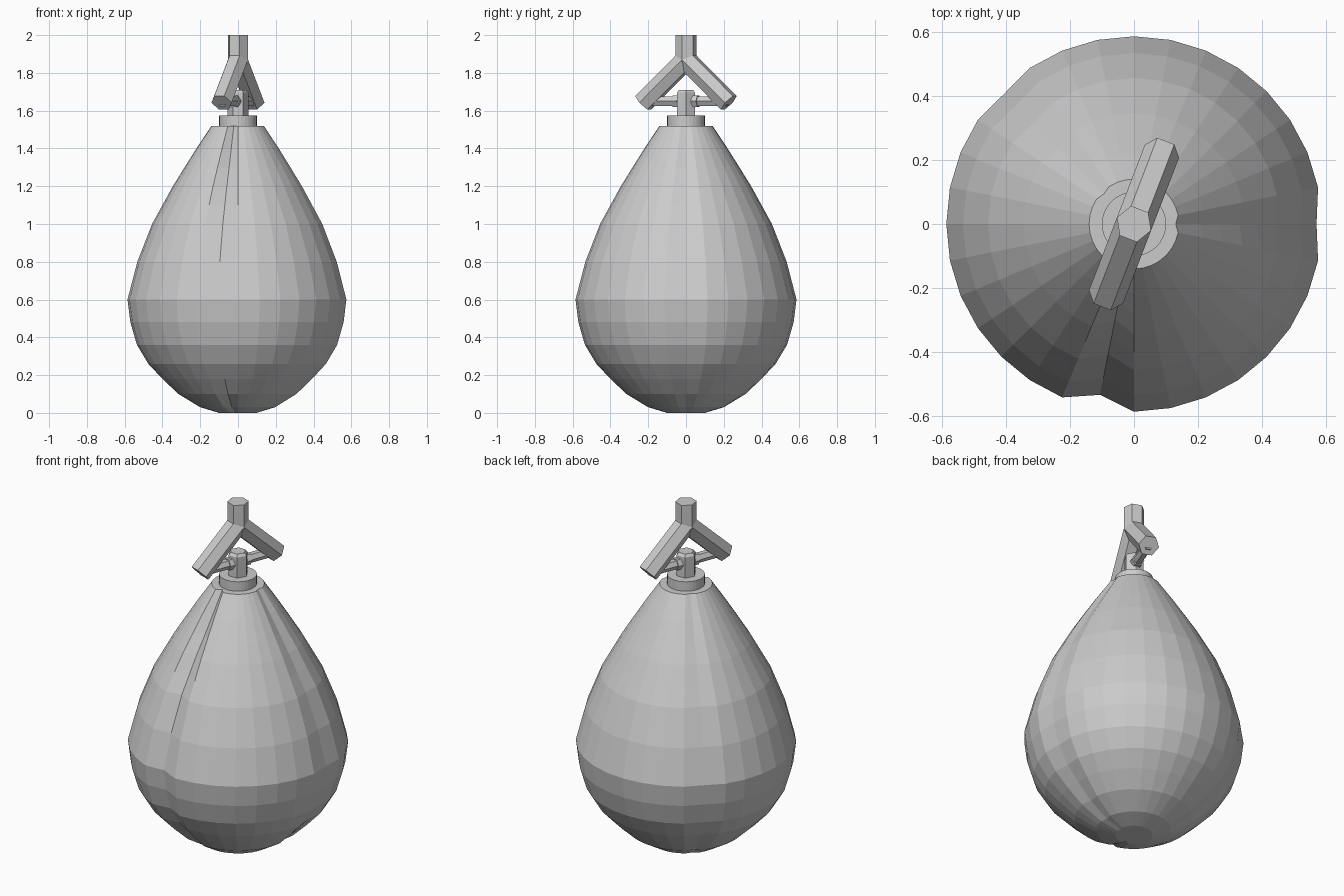
import bpy, bmesh
from math import pi, sin, cos, radians
from mathutils import Vector

cube = bpy.data.objects.get("Cube")
if cube:
    bpy.data.objects.remove(cube)

grey = bpy.data.materials.new("plain_grey")
grey.use_nodes = True
GREY = (0.6, 0.6, 0.6, 1)
grey.diffuse_color = GREY
grey.node_tree.nodes["Principled BSDF"].inputs["Base Color"].default_value = GREY


def finish(name, bm):
    bmesh.ops.recalc_face_normals(bm, faces=bm.faces)
    mesh = bpy.data.meshes.new(name)
    bm.to_mesh(mesh)
    bm.free()
    mesh.materials.append(grey)
    obj = bpy.data.objects.new(name, mesh)
    bpy.context.scene.collection.objects.link(obj)
    return obj


def bridge(bm, rings):
    n = len(rings[0])
    for a, b in zip(rings, rings[1:]):
        for i in range(n):
            j = (i + 1) % n
            bm.faces.new((a[i], a[j], b[j], b[i]))
    bm.faces.new(rings[0])
    bm.faces.new(rings[-1])


def lathe(name, profile, sides, inset=lambda i, r: 0):
    """Capped turned shape; inset pulls chosen columns inward."""
    bm = bmesh.new()
    rings = []
    for r, z in profile:
        ring = []
        for i in range(sides):
            a = 2 * pi * i / sides
            rad = r - inset(i, r)
            ring.append(bm.verts.new((rad * cos(a), rad * sin(a), z)))
        rings.append(ring)
    bridge(bm, rings)
    return finish(name, bm)


def hex_bar(name, start, end, radius, side, cut=None):
    """Hexagonal bar with two corners along side; start may be mitred by a plane."""
    bm = bmesh.new()
    axis = (end - start).normalized()
    up = axis.cross(side)
    rings = []
    for p in (start, end):
        ring = []
        for i in range(6):
            a = pi * i / 3
            co = p + radius * (cos(a) * side + sin(a) * up)
            if cut and p is start:
                co -= axis * ((co - start).dot(cut) / axis.dot(cut))
            ring.append(bm.verts.new(co))
        rings.append(ring)
    bridge(bm, rings)
    return finish(name, bm)


# Leather bag: teardrop with creased panel seams
SIDES = 32
creases = {0: 0.016, 12: 0.012, 23: 0.042}


def crease(i, r):
    return creases.get(i, 0) * min(1, 0.15 + r / 0.3)


lathe("bag_body", [
    (0.10, 0.0), (0.20, 0.03), (0.315, 0.10), (0.40, 0.18), (0.475, 0.26),
    (0.535, 0.36), (0.57, 0.48), (0.585, 0.60), (0.533, 0.80), (0.455, 1.0),
    (0.40, 1.1), (0.345, 1.2), (0.283, 1.3), (0.22, 1.4), (0.14, 1.52)],
    SIDES, crease)

# Swivel: collar disc and hexagonal post
lathe("swivel_disc", [(0.10, 1.51), (0.10, 1.575)], SIDES)
lathe("swivel_post", [(0.055, 1.56), (0.055, 1.695), (0.043, 1.71)], 6)

# Forked hanger, turned away from the front axis
turn = radians(69)
along = Vector((cos(turn), sin(turn), 0))
side = Vector((-sin(turn), cos(turn), 0))
fork = Vector((0, 0, 1.87))
hex_bar("hanger_stem", Vector((0, 0, 1.86)), Vector((0, 0, 2)), 0.057, side)
for name, s in (("front_arm", -1), ("back_arm", 1)):
    tip = along * s * 0.243 + Vector((0, 0, 1.642))
    hex_bar("hanger_" + name, fork, tip, 0.057, side, along)

# Crossbar through the post, with a collar either side
level = Vector((0, 0, 1.65))
hex_bar("crossbar", level - along * 0.235, level + along * 0.235, 0.028, side)
for name, s in (("front_collar", -1), ("back_collar", 1)):
    hex_bar(name, level + along * s * 0.04, level + along * s * 0.07, 0.035, side)
